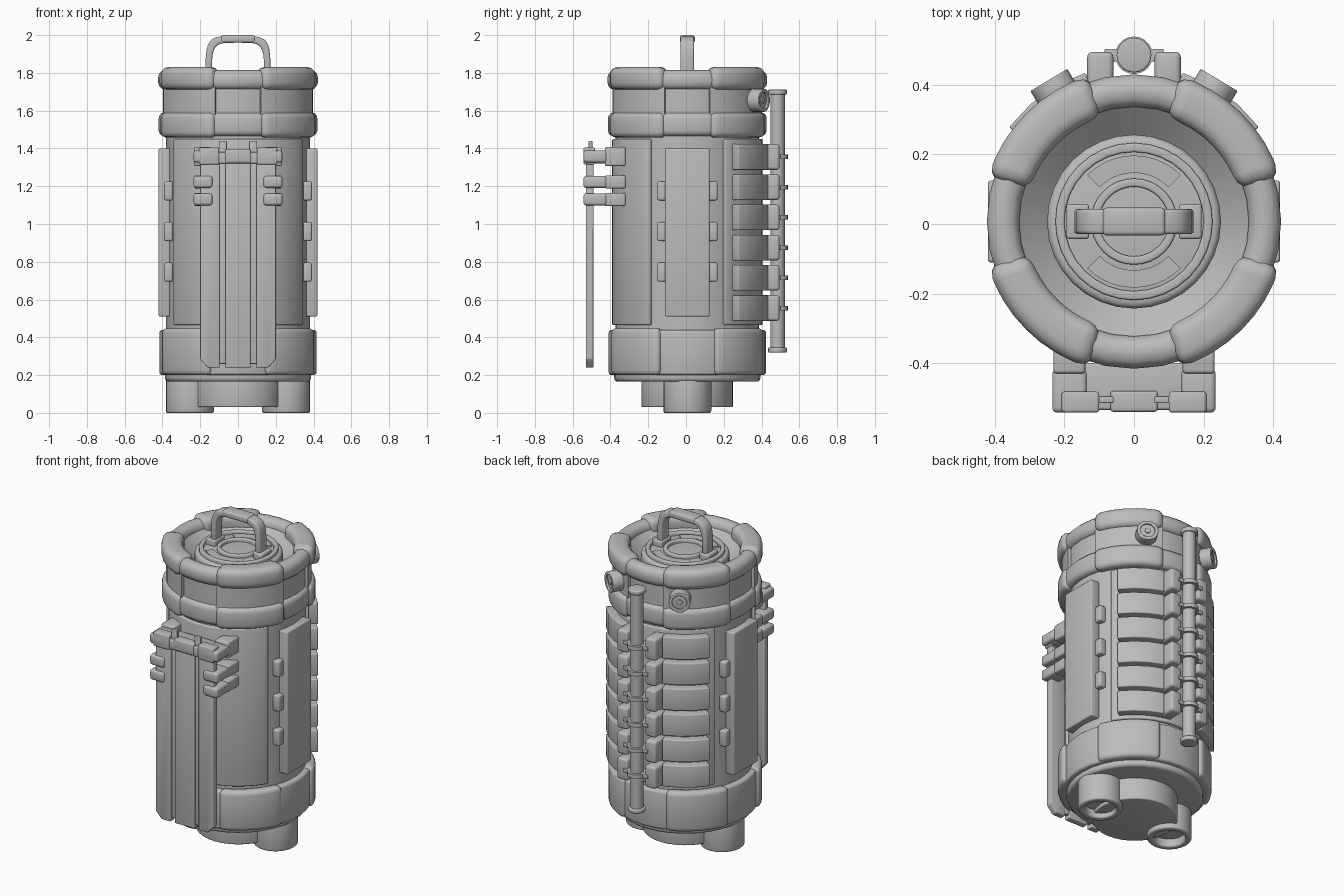
import bpy, bmesh, math

if "Cube" in bpy.data.objects:
    bpy.data.objects.remove(bpy.data.objects["Cube"])

# One plain colour for everything
shade = (0.5, 0.5, 0.5, 1)
grey = bpy.data.materials.new("plain grey")
grey.use_nodes = True
grey.diffuse_color = shade
grey.node_tree.nodes["Principled BSDF"].inputs["Base Color"].default_value = shade

AXIS_Y = 0.007
PIPE_Y = 0.485
SIDES = {"left": 1, "right": -1}


def finish(name, bm, bevel):
    """Clean up, round the hard edges, and make the object."""
    bmesh.ops.remove_doubles(bm, verts=bm.verts, dist=0.0001)
    bmesh.ops.recalc_face_normals(bm, faces=bm.faces)
    bm.normal_update()
    hard = [edge for edge in bm.edges if edge.calc_face_angle(0) > math.radians(40)]
    if bevel:
        bmesh.ops.bevel(bm, geom=hard, offset=bevel, segments=3, profile=0.5,
                        affect="EDGES", clamp_overlap=True)
    mesh = bpy.data.meshes.new(name)
    bm.to_mesh(mesh)
    bm.free()
    mesh.materials.append(grey)
    part = bpy.data.objects.new(name, mesh)
    bpy.context.collection.objects.link(part)
    bpy.ops.object.select_all(action="DESELECT")
    part.select_set(True)
    bpy.context.view_layer.objects.active = part
    bpy.ops.object.shade_smooth_by_angle(angle=math.radians(35))
    return part


def revolve(name, profile, segments=32, arc=(0, 360), x=0, y=AXIS_Y, bevel=0.0):
    """Turn a closed (radius, height) loop about z; partial turns get end caps."""
    bm = bmesh.new()
    start, end = arc
    full = end - start == 360
    loops = []
    for step in range(segments if full else segments + 1):
        turn = math.radians(start + (end - start) * step / segments)
        loops.append([bm.verts.new((x + radius * math.cos(turn), y + radius * math.sin(turn), height))
                      for radius, height in profile])
    count = len(profile)
    for step in range(segments):
        here, there = loops[step], loops[(step + 1) % len(loops)]
        for i in range(count):
            k = (i + 1) % count
            if profile[i][0] > 0 or profile[k][0] > 0:
                bm.faces.new((here[i], here[k], there[k], there[i]))
    if not full:
        bm.faces.new(loops[0])
        bm.faces.new(loops[-1])
    return finish(name, bm, bevel)


def ring(name, inner, outer, bottom, top, **options):
    profile = [(inner, bottom), (outer, bottom), (outer, top), (inner, top)]
    return revolve(name, profile, **options)


def slab(name, outline, front, back, bevel):
    """Extrude an x-z outline along y."""
    bm = bmesh.new()
    near = [bm.verts.new((x, front, z)) for x, z in outline]
    far = [bm.verts.new((x, back, z)) for x, z in outline]
    bm.faces.new(near)
    bm.faces.new(far)
    for i in range(len(outline)):
        bm.faces.new((near[i - 1], near[i], far[i], far[i - 1]))
    return finish(name, bm, bevel)


def box(name, centre, size, bevel=0.008):
    bm = bmesh.new()
    bmesh.ops.create_cube(bm, size=1)
    bmesh.ops.scale(bm, vec=size, verts=bm.verts)
    bmesh.ops.translate(bm, vec=centre, verts=bm.verts)
    return finish(name, bm, bevel)


def box_pair(name, centre, size, bevel=0.008):
    x, y, z = centre
    for side, sign in SIDES.items():
        box(side + "_" + name, (sign * x, y, z), size, bevel)


# Main body with curved shell panels at the front and back
ring("body", 0, 0.38, 0.3, 1.5, segments=48)
for name, middle in (("back_shell", 90), ("front_shell", 270)):
    ring(name, 0.36, 0.398, 0.465, 1.45, segments=20, arc=(middle - 60, middle + 60), bevel=0.008)


# Collar of two rolls and a waist, used for the core and for its pads
def collar(name, grow, **options):
    ring(name + "_waist", 0.35, 0.396 + grow, 1.5, 1.75, **options)
    ring(name + "_lower_roll", 0.36, 0.42 + grow, 1.465 - grow / 2, 1.59, bevel=0.03, **options)
    ring(name + "_upper_roll", 0.33 - grow, 0.423 + grow, 1.71, 1.815 + grow, bevel=0.04, **options)


collar("collar", 0)
revolve("collar_bowl", [(0.36, 1.795), (0.25, 1.7), (0.36, 1.6)])
ring("base_collar", 0, 0.416, 0.2, 0.44, bevel=0.015)
for quarter in range(4):
    middle = 45 + 90 * quarter
    collar("collar_pad", 0.016, segments=8, arc=(middle - 28, middle + 28))
    ring("base_pad", 0.37, 0.436, 0.2, 0.448, segments=6, arc=(middle - 25, middle + 25), bevel=0.025)

# Underside: taper, hub and two hollow nozzles
ring("base_taper", 0, 0.387, 0.165, 0.25, bevel=0.02)
ring("base_hub", 0, 0.243, 0.03, 0.2, bevel=0.008)
for side, sign in SIDES.items():
    ring(side + "_nozzle", 0.09, 0.127, 0, 0.2, segments=24, x=sign * 0.255, bevel=0.01)
    ring(side + "_nozzle_plug", 0, 0.1, 0.05, 0.2, segments=24, x=sign * 0.255)

# Recessed lid with lips and raised segments
LID = 1.765
ring("lid", 0, 0.25, 1.6, LID, bevel=0.02)
ring("lid_outer_lip", 0.2, 0.226, 1.7, LID + 0.02, bevel=0.006)
ring("lid_inner_lip", 0.1, 0.124, 1.7, LID + 0.02, bevel=0.006)
for start in (45, 225):
    ring("lid_segment", 0.14, 0.19, 1.7, LID + 0.01, segments=10, arc=(start, start + 90))


# Carry handle: a squared arch between brackets
def arch(width, height):
    points = []
    for step in range(17):
        turn = math.pi * step / 16
        across = math.copysign(abs(math.cos(turn)) ** 0.4, math.cos(turn))
        points.append((width * across, LID + height * abs(math.sin(turn)) ** 0.4))
    return points


slab("handle", arch(0.172, 0.23) + arch(0.138, 0.195)[::-1], AXIS_Y - 0.036, AXIS_Y + 0.036, 0.01)
box("handle_grip", (0, AXIS_Y, 1.98), (0.18, 0.08, 0.04), bevel=0.012)
box_pair("handle_bracket", (0.162, AXIS_Y, 1.775), (0.065, 0.1, 0.05))

# Flat side panels with clips along both edges
box_pair("side_panel", (0.39, AXIS_Y, 0.955), (0.06, 0.235, 0.89))
for height in (0.745, 0.96, 1.175):
    for edge in (-0.13, 0.13):
        box_pair("panel_clip", (0.368, AXIS_Y + edge, height), (0.046, 0.06, 0.1), bevel=0.01)

# Front shield of three plates and two strips
BOTTOM, TOP, FRONT, BACK = 0.24, 1.37, -0.53, -0.49
box("shield_centre", (0, -0.51, 0.805), (0.134, 0.04, 1.13), bevel=0.005)
for side, sign in SIDES.items():
    inner, outer = sign * 0.097, sign * 0.2
    outline = [(inner, BOTTOM), (outer * 0.8, BOTTOM), (outer, BOTTOM + 0.045), (outer, TOP), (inner, TOP)]
    slab(side + "_shield_plate", outline, FRONT, BACK, 0.005)
box_pair("shield_strip", (0.08, -0.505, 0.85), (0.042, 0.02, 1.18), bevel=0.004)

# Shield bar, knobs and clamps reaching back to the body
box("shield_bar", (0, -0.467, 1.35), (0.41, 0.135, 0.06))
box("centre_knob", (0, -0.51, 1.36), (0.136, 0.06, 0.07))
box_pair("bar_knob", (0.154, -0.512, 1.36), (0.108, 0.06, 0.09))
for height, thick in ((1.357, 0.1), (1.223, 0.07), (1.13, 0.07)):
    box_pair("clamp_arm", (0.186, -0.375, height), (0.092, 0.11, thick), bevel=0.01)
    box_pair("clamp_jaw", (0.185, -0.48, height), (0.1, 0.125, 0.064), bevel=0.015)

# Back pipe with end caps
ring("back_pipe", 0, 0.038, 0.33, 1.7, segments=20, y=PIPE_Y)
for name, height in (("bottom", 0.32), ("top", 1.685)):
    ring(name + "_pipe_cap", 0, 0.05, height, height + 0.026, segments=20, y=PIPE_Y, bevel=0.006)

# Rows of faceted back segments that hold the pipe
for row in range(6):
    height = 0.555 + 0.16 * row
    low, high = height - 0.068, height + 0.068
    for side, start in (("left", 37), ("right", 108)):
        ring(side + "_back_segment", 0.35, 0.45, low, high, segments=3, arc=(start, start + 35), bevel=0.006)
    box_pair("pipe_holder", (0.097, 0.43, height), (0.075, 0.13, high - low), bevel=0.015)
    ring("pipe_clamp", 0.034, 0.054, height - 0.012, height + 0.012, segments=20, y=PIPE_Y)
    box_pair("clamp_lug", (0.06, PIPE_Y, height), (0.05, 0.036, 0.024), bevel=0.004)

# Round buttons on the back of the collar: disc, rim and stud
tilt = math.radians(31)
reach = 0.39
for side, sign in SIDES.items():
    for name, inner, outer, depth in (("disc", 0, 0.06, 0.074), ("rim", 0.042, 0.062, 0.085), ("stud", 0, 0.016, 0.082)):
        part = ring(side + "_button_" + name, inner, outer, 0, depth, segments=20, y=0, bevel=0.004)
        part.location = (sign * reach * math.sin(tilt), AXIS_Y + reach * math.cos(tilt), 1.655)
        part.rotation_euler = (-math.pi / 2, 0, -sign * tilt)
